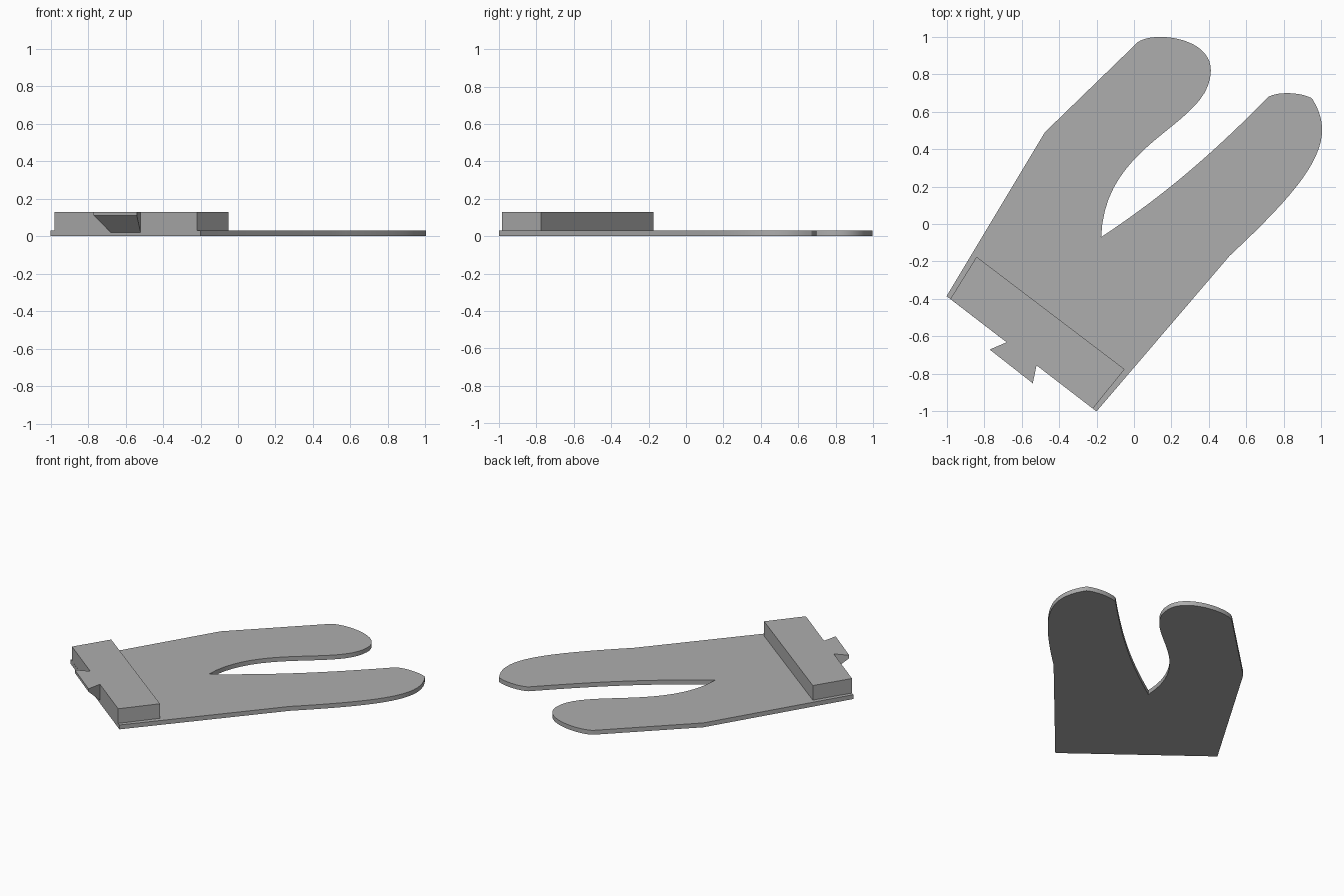
import bpy
import bmesh
from mathutils import Vector
from mathutils.geometry import interpolate_bezier

cube = bpy.data.objects.get("Cube")
if cube:
    bpy.data.objects.remove(cube, do_unlink=True)

grey = bpy.data.materials.new("plain grey")
grey.use_nodes = True
colour = (0.42, 0.42, 0.42, 1)
grey.diffuse_color = colour
grey.node_tree.nodes["Principled BSDF"].inputs["Base Color"].default_value = colour


def prism(name, outline, bottoms, top):
    """Vertical-sided solid; bottoms gives the underside height at each corner."""
    bm = bmesh.new()
    low = [bm.verts.new((x, y, z)) for (x, y), z in zip(outline, bottoms)]
    high = [bm.verts.new((x, y, top)) for x, y in outline]
    bm.faces.new(low)
    bm.faces.new(high)
    n = len(low)
    for i in range(n):
        j = (i + 1) % n
        bm.faces.new((low[i], low[j], high[j], high[i]))
    bmesh.ops.recalc_face_normals(bm, faces=bm.faces)
    mesh = bpy.data.meshes.new(name)
    bm.to_mesh(mesh)
    bm.free()
    mesh.materials.append(grey)
    obj = bpy.data.objects.new(name, mesh)
    bpy.context.collection.objects.link(obj)
    return obj


def arc(a, b, c, d, steps=20):
    """Curve points from a towards d, leaving d for the next piece."""
    pts = interpolate_bezier(*(Vector((*p, 0)) for p in (a, b, c, d)), steps + 1)
    return [(p.x, p.y) for p in pts[:-1]]


# Forked plate: straight flanks, two rounded prongs and a curved notch
thumb_start, thumb_end = (0.02, 0.97), (0.41, 0.82)
notch = (-0.175, -0.07)
tip_start, tip_end = (0.72, 0.68), (0.95, 0.67)
flank = (0.51, -0.17)
outline = [(-1, -0.385), (-0.475, 0.49)]
outline += arc(thumb_start, (0.10, 1.03), (0.41, 1.0), thumb_end)
outline += arc(thumb_end, (0.41, 0.52), (-0.16, 0.45), notch)
outline += arc(notch, (0.2, 0.18), (0.43, 0.39), tip_start)
outline += arc(tip_start, (0.78, 0.71), (0.90, 0.70), tip_end)
outline += arc(tip_end, (1.09, 0.45), (0.96, 0.25), flank)
outline += [flank, (-0.2, -1)]
plate = prism("forked_plate", outline, [0] * len(outline), 0.03)
bpy.context.view_layer.objects.active = plate
plate.select_set(True)
bpy.ops.object.shade_smooth_by_angle(angle=0.4)

# Raised block along the straight end
block = [(-0.98, -0.40), (-0.84, -0.175), (-0.05, -0.775), (-0.22, -0.985)]
prism("raised_block", block, [0.03] * 4, 0.13)

# Flared tab whose underside slopes up to a thin outer lip
tab = [(-0.68, -0.631), (-0.77, -0.67), (-0.54, -0.85), (-0.52, -0.754)]
prism("dovetail_tab", tab, [0.02, 0.11, 0.11, 0.02], 0.13)
